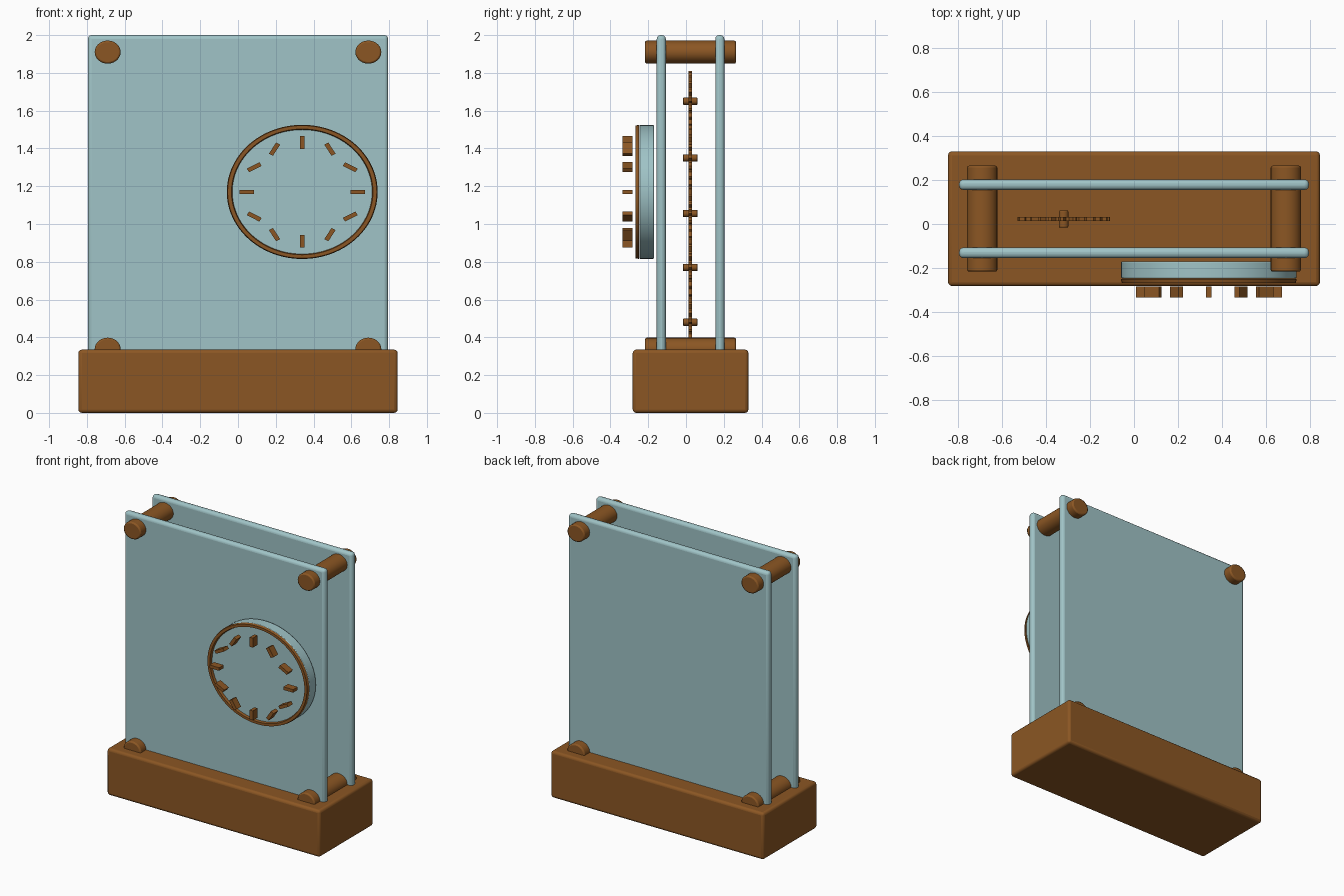
import bpy, bmesh, math
from mathutils import Matrix, Vector

cube = bpy.data.objects.get("Cube")
if cube:
    bpy.data.objects.remove(cube, do_unlink=True)

STRETCH = 1.125  # round parts are slightly wider than tall


def material(name, rgb):
    m = bpy.data.materials.new(name)
    m.use_nodes = True
    m.diffuse_color = (*rgb, 1)
    m.node_tree.nodes["Principled BSDF"].inputs["Base Color"].default_value = (*rgb, 1)
    return m


wood = material("brown wood", (0.26, 0.094, 0.017))
glass = material("pale blue glass", (0.35, 0.55, 0.57))


def finish(name, bm, mat, bevel=0.0, segments=3):
    bmesh.ops.recalc_face_normals(bm, faces=bm.faces)
    mesh = bpy.data.meshes.new(name)
    bm.to_mesh(mesh)
    bm.free()
    mesh.materials.append(mat)
    ob = bpy.data.objects.new(name, mesh)
    bpy.context.collection.objects.link(ob)
    if bevel:
        mod = ob.modifiers.new("Rounded edges", "BEVEL")
        mod.width, mod.segments, mod.limit_method = bevel, segments, "ANGLE"
    bpy.ops.object.select_all(action="DESELECT")
    ob.select_set(True)
    bpy.context.view_layer.objects.active = ob
    bpy.ops.object.shade_smooth_by_angle(angle=math.radians(35))
    return ob


def box(name, x, y, z, mat, bevel):
    bm = bmesh.new()
    bmesh.ops.create_cube(bm, size=1)
    for v in bm.verts:
        v.co = [lo + (c + 0.5) * (hi - lo) for c, (lo, hi) in zip(v.co, (x, y, z))]
    return finish(name, bm, mat, bevel)


def prism(name, x, z, y, radii, mat, bevel=0.0, segments=2):
    """Extrude a closed radial outline from y[0] to y[1]."""
    bm = bmesh.new()
    n = len(radii)
    ring = []
    for i, r in enumerate(radii):
        a = math.tau * i / n
        ring.append(bm.verts.new((x + STRETCH * r * math.cos(a), y[0], z + r * math.sin(a))))
    face = bm.faces.new(ring)
    moved = bmesh.ops.extrude_face_region(bm, geom=[face])["geom"]
    verts = [v for v in moved if isinstance(v, bmesh.types.BMVert)]
    bmesh.ops.translate(bm, verts=verts, vec=(0, y[1] - y[0], 0))
    return finish(name, bm, mat, bevel, segments)


# Base and the two upright panels
box("base", (-0.845, 0.845), (-0.282, 0.33), (0, 0.335), wood, 0.018)
box("front_panel", (-0.795, 0.795), (-0.155, -0.107), (0.25, 2), glass, 0.02)
box("back_panel", (-0.795, 0.795), (0.155, 0.203), (0.25, 2), glass, 0.02)

# Corner posts through both panels
for side, x in (("right", -0.69), ("left", 0.69)):
    for level, z in (("lower", 0.337), ("upper", 1.91)):
        prism(f"{level}_{side}_post", x, z, (-0.217, 0.265), [0.061] * 48, wood, 0.009)

# Dial disc and its rim
DX, DZ = 0.34, 1.17
prism("dial", DX, DZ, (-0.247, -0.17), [0.354] * 96, glass, 0.004)
bm = bmesh.new()
outline = [(0.329, -0.25), (0.333, -0.268), (0.351, -0.268), (0.355, -0.25)]
verts = [bm.verts.new((r, y, 0)) for r, y in outline]
edges = [bm.edges.new((verts[i], verts[i - 1])) for i in range(4)]
bmesh.ops.spin(bm, geom=verts + edges, cent=(0, 0, 0), axis=(0, 1, 0),
               angle=math.tau, steps=96, use_merge=True)
bmesh.ops.remove_doubles(bm, verts=bm.verts, dist=0.0001)
for v in bm.verts:
    v.co = (DX + STRETCH * v.co.x, v.co.y, DZ + v.co.z)
finish("dial_rim", bm, wood)

# Twelve hour markers, each tilted opposite to its spoke
bm = bmesh.new()
for i in range(12):
    a = math.tau * i / 12
    pos = Vector((DX + STRETCH * 0.261 * math.cos(a), -0.309, DZ + 0.261 * math.sin(a)))
    mat = (Matrix.Translation(pos) @ Matrix.Diagonal((STRETCH, 1, 1, 1))
           @ Matrix.Rotation(a, 4, "Y") @ Matrix.Diagonal((0.068, 0.052, 0.022, 1)))
    bmesh.ops.create_cube(bm, size=1, matrix=mat)
finish("hour_markers", bm, wood)

# Vertical train of gears with axles between the panels
for i, z in enumerate((1.65, 1.35, 1.055, 0.77, 0.48)):
    tip = 0.187 if i % 2 else 0.16
    teeth = [tip, tip, tip - 0.025, tip - 0.025] * 20
    prism(f"gear_{i + 1}", -0.32, z, (0.013, 0.031), teeth, wood)
    prism(f"axle_{i + 1}", -0.32, z, (-0.016, 0.061), [0.019] * 24, wood, 0.004)
